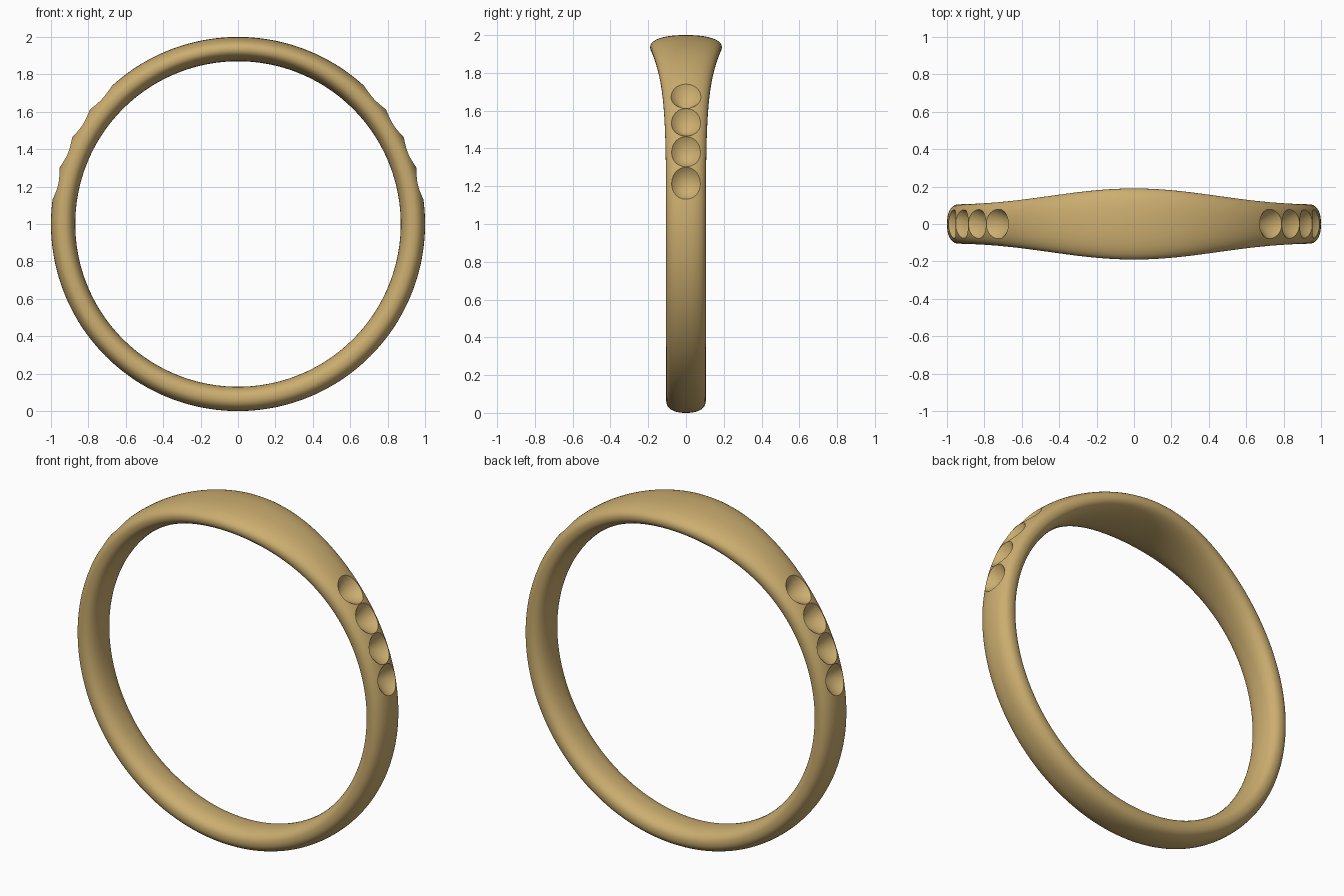
import bpy, bmesh, math
from mathutils import Matrix, Vector

if "Cube" in bpy.data.objects:
    bpy.data.objects.remove(bpy.data.objects["Cube"])

SEGS, SIDES = 240, 40
R_MID, HALF_T = 0.935, 0.065      # mid radius and half thickness of the band
EXP = 2 / 2.3                     # slightly squared oval section

def half_width(a):
    """Band half width; a = angle in degrees away from the top."""
    return 0.105 + 0.085 * math.exp(-(a / 36) ** 2)

def spow(v):
    return math.copysign(abs(v) ** EXP, v)

# Band: oval section swept round the finger, widening at the top
bm = bmesh.new()
rings = []
for i in range(SEGS):
    a = 360 * i / SEGS
    t = math.radians(a)
    w = half_width(min(a, 360 - a))
    ring = []
    for j in range(SIDES):
        s = 2 * math.pi * j / SIDES
        r = R_MID + HALF_T * spow(math.cos(s))
        y = w * spow(math.sin(s))
        ring.append(bm.verts.new((r * math.sin(t), y, 1 + r * math.cos(t))))
    rings.append(ring)
for i in range(SEGS):
    p, q = rings[i], rings[(i + 1) % SEGS]
    for j in range(SIDES):
        k = (j + 1) % SIDES
        bm.faces.new((p[j], p[k], q[k], q[j]))
bmesh.ops.recalc_face_normals(bm, faces=bm.faces)
mesh = bpy.data.meshes.new("ring_band")
bm.to_mesh(mesh)
bm.free()
band = bpy.data.objects.new("ring_band", mesh)
bpy.context.collection.objects.link(band)

gold = bpy.data.materials.new("gold")
gold.diffuse_color = (0.60, 0.42, 0.16, 1)
gold.use_nodes = True
gold.node_tree.nodes["Principled BSDF"].inputs["Base Color"].default_value = gold.diffuse_color
mesh.materials.append(gold)

# Stone seats: four conical pits on each shoulder
def cut_seat(side, elevation):
    e = math.radians(elevation)
    d = Vector((side * math.cos(e), 0, math.sin(e)))
    apex, top, slope = 0.90, 1.06, 0.90
    h = top - apex
    bpy.ops.mesh.primitive_cone_add(vertices=48, radius1=0, radius2=h * slope, depth=h)
    cutter = bpy.context.object
    cutter.name = "seat_cutter"
    rot = d.to_track_quat('Z', 'Y').to_matrix().to_4x4()
    centre = Vector((0, 0, 1)) + d * (apex + top) / 2
    cutter.data.transform(Matrix.Translation(centre) @ rot)
    cutter.hide_render = True
    bpy.context.view_layer.objects.active = band
    mod = band.modifiers.new("seat", 'BOOLEAN')
    mod.operation, mod.solver, mod.object = 'DIFFERENCE', 'EXACT', cutter
    bpy.ops.object.modifier_apply(modifier=mod.name)
    bpy.data.objects.remove(cutter, do_unlink=True)

for side in (-1, 1):
    for n in range(4):
        cut_seat(side, 12.5 + 10.1 * n)

bpy.ops.object.select_all(action='DESELECT')
band.select_set(True)
bpy.context.view_layer.objects.active = band
bpy.ops.object.shade_smooth_by_angle(angle=math.radians(30))
